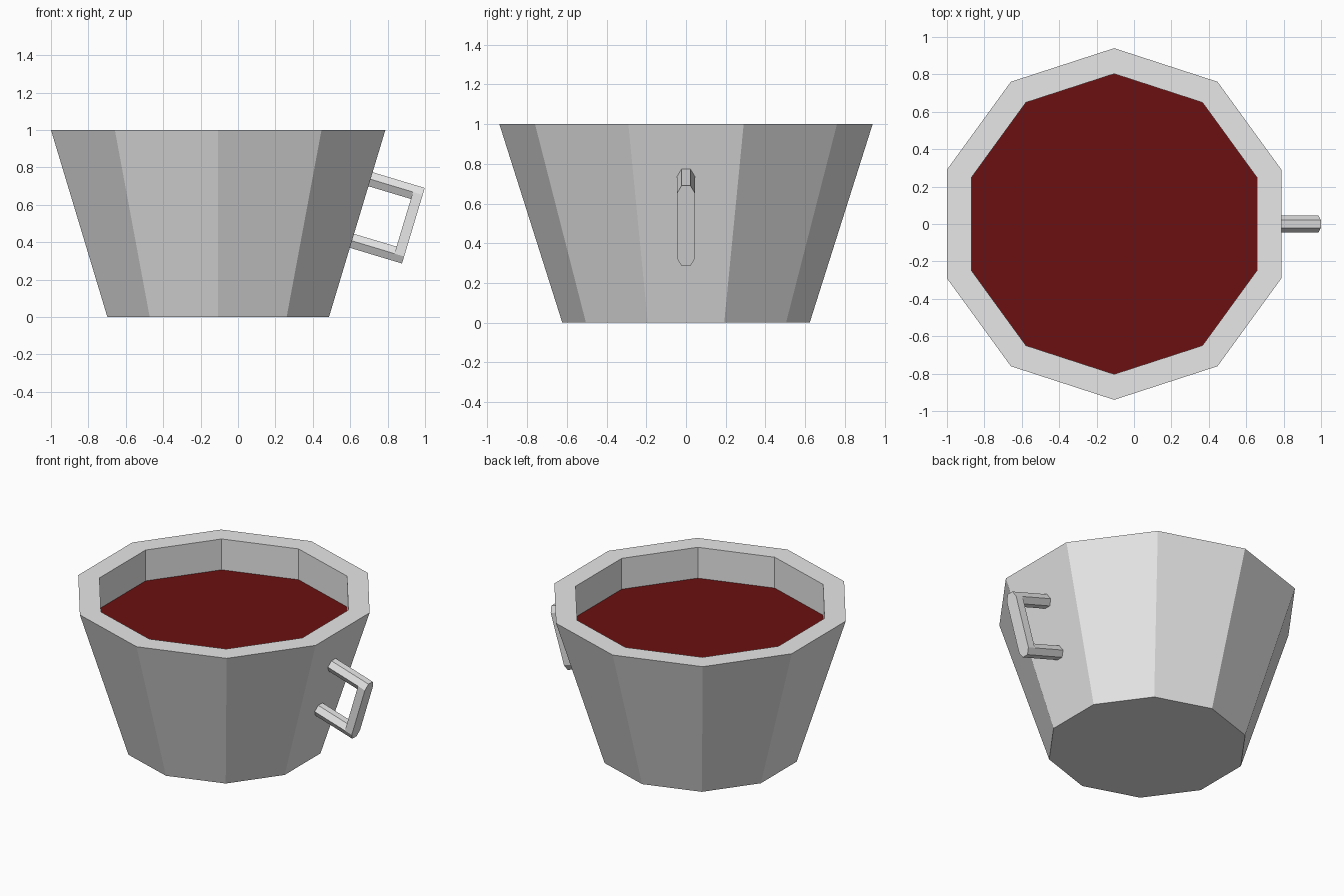
import bpy, bmesh, math
from mathutils import Vector

if "Cube" in bpy.data.objects:
    bpy.data.objects.remove(bpy.data.objects["Cube"])

CX = -0.106      # cup axis, offset so cup plus handle is centred
SIDES = 10


def material(name, rgb):
    m = bpy.data.materials.new(name)
    m.diffuse_color = (*rgb, 1)
    m.use_nodes = True
    m.node_tree.nodes["Principled BSDF"].inputs["Base Color"].default_value = m.diffuse_color
    return m


GREY = material("light_grey", (0.8, 0.8, 0.8))
RED = material("dark_red_liquid", (0.147, 0.005, 0.005))


def make_object(name, bm, mats):
    bmesh.ops.recalc_face_normals(bm, faces=bm.faces)
    me = bpy.data.meshes.new(name)
    bm.to_mesh(me)
    bm.free()
    for m in mats:
        me.materials.append(m)
    ob = bpy.data.objects.new(name, me)
    bpy.context.collection.objects.link(ob)


def loft(bm, rings):
    """Skin a list of rings of points; return first and last cap faces."""
    vs = [[bm.verts.new(p) for p in r] for r in rings]
    n = len(vs[0])
    for a, b in zip(vs, vs[1:]):
        for i in range(n):
            j = (i + 1) % n
            bm.faces.new((a[i], a[j], b[j], b[i]))
    return bm.faces.new(vs[0]), bm.faces.new(vs[-1])


def ring(r, z):
    return [(CX + r * math.cos(a), r * math.sin(a), z)
            for a in (math.pi / 2 + math.tau * i / SIDES for i in range(SIDES))]


# Cup: tapered outside, flat rim, straight inner wall, liquid surface
bm = bmesh.new()
_, surface = loft(bm, [ring(0.623, 0), ring(0.94, 1), ring(0.803, 1), ring(0.803, 0.79)])
surface.material_index = 1
make_object("cup", bm, [GREY, RED])

# Handle frame: up runs along the sloped wall, out is the wall normal
BASE = Vector((0.487, 0, 0))
UP = Vector((0.301, 0, 1)).normalized()
OUT = Vector((UP.z, 0, -UP.x))


def hex_prism(name, low, high, start, end):
    """Hexagon (stretched between two centres along the wall) extruded outward."""
    w, h = 0.045, 0.039
    outline = [(-w, low), (-w / 2, low - h), (w / 2, low - h), (w, low)]
    if high > low:
        outline += [(w, high)]
    outline += [(w / 2, high + h), (-w / 2, high + h)]
    if high > low:
        outline += [(-w, high)]
    bm = bmesh.new()
    loft(bm, [[BASE + UP * s + OUT * d + Vector((0, y, 0)) for y, s in outline]
              for d in (start, end)])
    make_object(name, bm, [GREY])


LOW, HIGH = 0.425, 0.769
hex_prism("handle_lower_bar", LOW, LOW, -0.02, 0.237)
hex_prism("handle_upper_bar", HIGH, HIGH, -0.02, 0.237)
hex_prism("handle_grip", LOW, HIGH, 0.237, 0.291)
